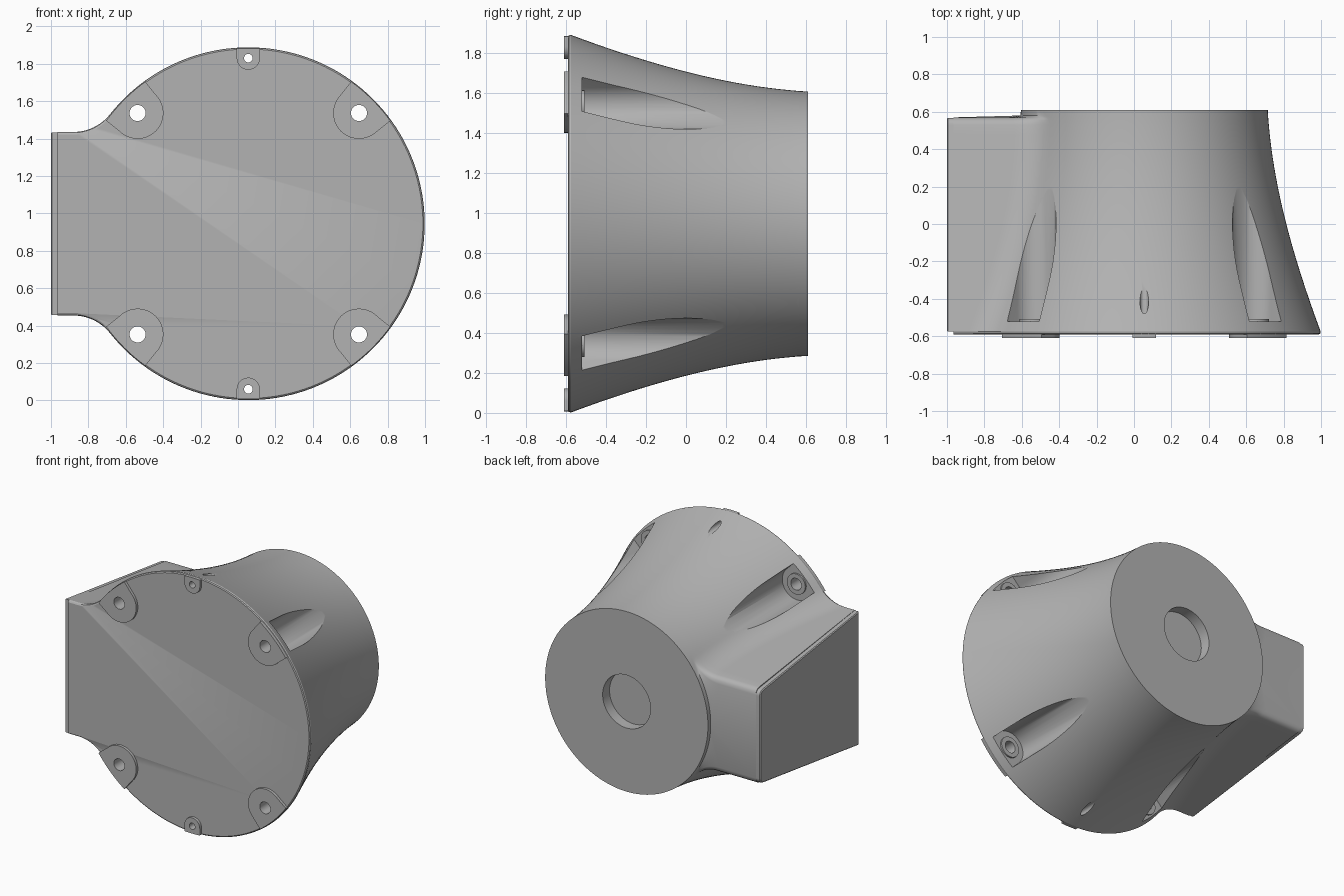
import bpy, bmesh, math
from mathutils import Vector

if "Cube" in bpy.data.objects:
    bpy.data.objects.remove(bpy.data.objects["Cube"])

CX, CZ = 0.055, 0.945          # main axis, running along y
DIAG = 0.837                   # radial position of the large screws
SMALL = 0.885                  # radial position of the small screws
grey = bpy.data.materials.new("mid grey")
grey.diffuse_color = (0.45, 0.45, 0.45, 1)
grey.use_nodes = True
grey.node_tree.nodes["Principled BSDF"].inputs["Base Color"].default_value = grey.diffuse_color


def loft(name, sections):
    """Skin a list of equal-length closed rings and cap both ends."""
    bm = bmesh.new()
    rings = [[bm.verts.new(p) for p in s] for s in sections]
    n = len(rings[0])
    for a, b in zip(rings, rings[1:]):
        for i in range(n):
            j = (i + 1) % n
            bm.faces.new((a[i], a[j], b[j], b[i]))
    bm.faces.new(rings[0][::-1])
    bm.faces.new(rings[-1])
    bmesh.ops.recalc_face_normals(bm, faces=bm.faces)
    me = bpy.data.meshes.new(name)
    bm.to_mesh(me)
    bm.free()
    me.materials.append(grey)
    ob = bpy.data.objects.new(name, me)
    bpy.context.collection.objects.link(ob)
    return ob


def prism(name, pts, y0, y1):
    return loft(name, [[(x, y, z) for x, z in pts] for y in (y0, y1)])


def polar(u, v, a):
    """Radial offset u and sideways offset v at angle a around the axis."""
    return (CX + u * math.cos(a) - v * math.sin(a),
            CZ + u * math.sin(a) + v * math.cos(a))


def disc(u, a, r, n=32):
    return [polar(u + r * math.cos(t), r * math.sin(t), a)
            for t in (2 * math.pi * i / n for i in range(n))]


def u_shape(u, a, w0, w1, rim, n=24):
    """Round inner end of radius w0, widening to w1 at the outer rim circle."""
    pts = [(u + w0 * math.cos(t), w0 * math.sin(t))
           for t in (math.pi / 2 + math.pi * i / n for i in range(n + 1))]
    for i in range(11):
        v = -w1 + 2 * w1 * i / 10
        pts.append((math.sqrt(rim * rim - v * v), v))
    return [polar(p, q, a) for p, q in pts]


def radius(y):
    """Flared body profile, narrow and almost straight at the back."""
    t = (0.61 - y) / 1.185
    return 0.66 + 0.067 * t + 0.276 * t * t - 0.06 * t ** 3


def half_height(y):
    return 0.4925 + (0.345 - 0.4925) * (y + 0.59) / 1.16


def section(y, inset=0.0, block=True):
    """Circle blended by fillets into a straight-sided block on the left."""
    r, f = radius(y) - inset, 0.25
    h = half_height(y) - inset
    if y > 0.53:
        h -= 0.04 * (1 - math.sqrt(max(0, 1 - ((y - 0.53) / 0.04) ** 2)))
    X = math.sqrt((r + f) ** 2 - (h + f) ** 2)
    t0 = math.pi - math.atan2(h + f, X)
    half = [(CX + r * math.cos(t0 * i / 60), r * math.sin(t0 * i / 60)) for i in range(61)]
    if block:
        s0 = t0 - math.pi
        for i in range(1, 13):
            s = s0 + (-math.pi / 2 - s0) * i / 12
            half.append((CX - X + f * math.cos(s), h + f + f * math.sin(s)))
        half.append((-0.965, h))
    else:
        for i in range(1, 14):
            t = t0 + (math.pi - t0) * i / 13.5
            half.append((CX + r * math.cos(t), r * math.sin(t)))
    ring = half + [(x, -z) for x, z in half[:0:-1]]
    return [(x, y, CZ + z) for x, z in ring]


def cut(ob, cutters):
    for c in cutters:
        m = ob.modifiers.new("cut", 'BOOLEAN')
        m.operation, m.solver, m.object = 'DIFFERENCE', 'EXACT', c
    dg = bpy.context.evaluated_depsgraph_get()
    me = bpy.data.meshes.new_from_object(ob.evaluated_get(dg))
    ob.modifiers.clear()
    ob.data = me


# Flared body with side block
rows = [(-0.59, 0.015), (-0.585, 0.006), (-0.575, 0)]
rows += [(-0.575 + 1.105 * i / 20, 0) for i in range(1, 21)]
rows += [(y, 0) for y in (0.543, 0.555, 0.564, 0.57)]
body = loft("body", [section(y, k) for y, k in rows]
            + [section(y, 0, False) for y in (0.58, 0.61)])

# Screw positions
diagonals = [math.pi / 4 + math.pi / 2 * i for i in range(4)]
verticals = [math.pi / 2, -math.pi / 2]

# Raised pads on the front
pads = [prism("large_pad", u_shape(DIAG, a, 0.138, 0.148, 0.938), -0.61, -0.58) for a in diagonals]
small_pads = [prism("small_pad", u_shape(SMALL, a, 0.062, 0.062, 0.938), -0.61, -0.58)
              for a in verticals]

# Cutters: rear bore, screw pockets and drilled holes
bore = prism("bore_cutter", disc(0, 0, 0.194, 64), 0.53, 0.7)
pockets = [prism("pocket_cutter", u_shape(DIAG, a, 0.12, 0.12, 1.15), -0.52, 0.45)
           for a in diagonals]
holes = [prism("hole_cutter", disc(DIAG, a, 0.043), -0.7, -0.45) for a in diagonals]
small_holes = [prism("small_hole_cutter", disc(SMALL, a, 0.023), -0.7, -0.1) for a in verticals]

# Screw seats inside the pockets
seats = [prism("screw_seat", disc(DIAG, a, 0.075), -0.53, -0.508) for a in diagonals]

cutters = [bore] + pockets + holes + small_holes
cut(body, cutters)
for part, hole in zip(pads + seats + small_pads, holes + holes + small_holes):
    cut(part, [hole])
for c in cutters:
    bpy.data.objects.remove(c)


# End plate on the side block, with rounded rear corners
def plate_ring(x, k):
    hf, hb = half_height(-0.575) - k, half_height(0.57) - k
    side = [(-0.578 + k, hf)]
    for i in range(7):
        t = math.pi / 2 * i / 6
        side.append((0.53 - k + 0.04 * math.sin(t), hb - 0.04 + 0.04 * math.cos(t)))
    return [(x, y, CZ + z) for y, z in side + [(y, -z) for y, z in side[::-1]]]


plate = loft("end_plate", [plate_ring(-0.955, 0.002), plate_ring(-0.994, 0.002),
                           plate_ring(-1.0, 0.008)])

# Smooth shading with crisp edges
bpy.ops.object.select_all(action='DESELECT')
for ob in [body, plate] + pads + small_pads + seats:
    ob.select_set(True)
bpy.context.view_layer.objects.active = body
bpy.ops.object.shade_smooth_by_angle(angle=math.radians(30))
